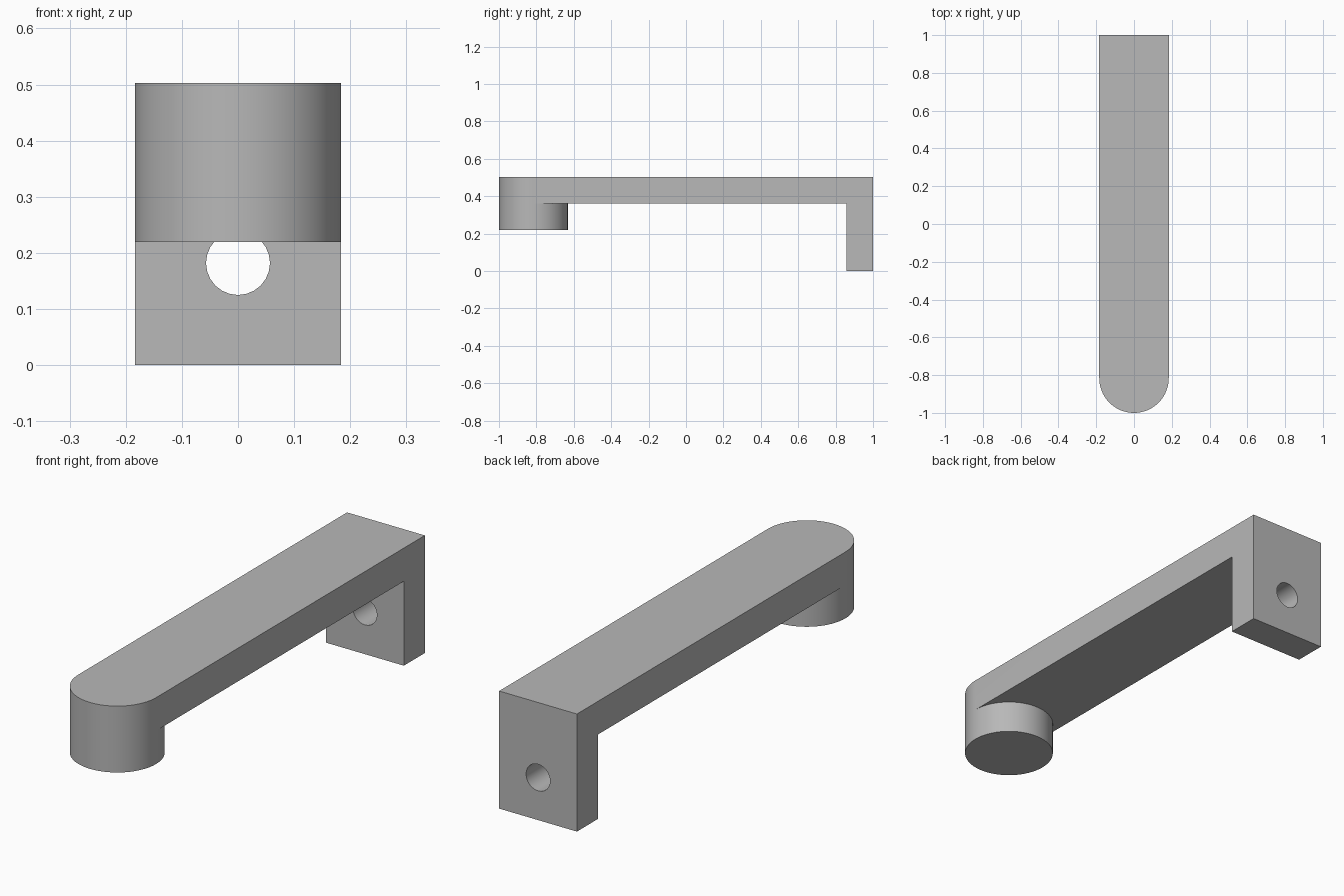
import bpy, bmesh, math

if "Cube" in bpy.data.objects:
    bpy.data.objects.remove(bpy.data.objects["Cube"], do_unlink=True)

HALF_W = 0.184       # half width of the arm and radius of the foot
TOP = 0.503
THICK = 0.142        # thickness of arm and mounting plate
FOOT_BOTTOM = 0.219
FOOT_Y = -1 + HALF_W
HOLE_Z, HOLE_R = 0.182, 0.057

grey = bpy.data.materials.new("plain grey")
grey.use_nodes = True
colour = (0.48, 0.48, 0.48, 1)
grey.diffuse_color = colour
grey.node_tree.nodes["Principled BSDF"].inputs["Base Color"].default_value = colour


def extruded_profile(name, points, half_width):
    """Extrude a side (y, z) outline across x."""
    bm = bmesh.new()
    face = bm.faces.new([bm.verts.new((-half_width, y, z)) for y, z in points])
    side = bmesh.ops.extrude_face_region(bm, geom=[face])
    moved = [v for v in side["geom"] if isinstance(v, bmesh.types.BMVert)]
    bmesh.ops.translate(bm, verts=moved, vec=(2 * half_width, 0, 0))
    bmesh.ops.recalc_face_normals(bm, faces=bm.faces)
    mesh = bpy.data.meshes.new(name)
    bm.to_mesh(mesh)
    bm.free()
    mesh.materials.append(grey)
    obj = bpy.data.objects.new(name, mesh)
    bpy.context.collection.objects.link(obj)
    return obj


def cylinder(name, radius, depth, location, sides, rotation=(0, 0, 0)):
    bpy.ops.mesh.primitive_cylinder_add(vertices=sides, radius=radius, depth=depth,
                                        location=location, rotation=rotation)
    obj = bpy.context.object
    obj.name = name
    obj.data.materials.append(grey)
    return obj


def combine(target, tool, operation):
    """Apply a boolean and discard the tool."""
    mod = target.modifiers.new(operation.lower(), 'BOOLEAN')
    mod.operation, mod.solver, mod.object = operation, 'EXACT', tool
    bpy.ops.object.select_all(action='DESELECT')
    bpy.context.view_layer.objects.active = target
    target.select_set(True)
    bpy.ops.object.modifier_apply(modifier=mod.name)
    bpy.data.objects.remove(tool, do_unlink=True)


# L-shaped arm with its mounting plate at the back
under = TOP - THICK
inner = 1 - THICK
bracket = extruded_profile("bracket_arm", [
    (FOOT_Y, TOP), (FOOT_Y, under), (inner, under),
    (inner, 0), (1, 0), (1, TOP)], HALF_W)

# Round foot that also forms the rounded arm end
foot = cylinder("round_foot", HALF_W, TOP - FOOT_BOTTOM,
                (0, FOOT_Y, (TOP + FOOT_BOTTOM) / 2), 64)
combine(bracket, foot, 'UNION')

# Screw hole through the mounting plate
hole = cylinder("screw_hole_cutter", HOLE_R, THICK * 2,
                (0, 1 - THICK / 2, HOLE_Z), 24, (math.pi / 2, 0, 0))
hole.hide_render = True
combine(bracket, hole, 'DIFFERENCE')

bpy.ops.object.shade_smooth_by_angle(angle=math.radians(30))
